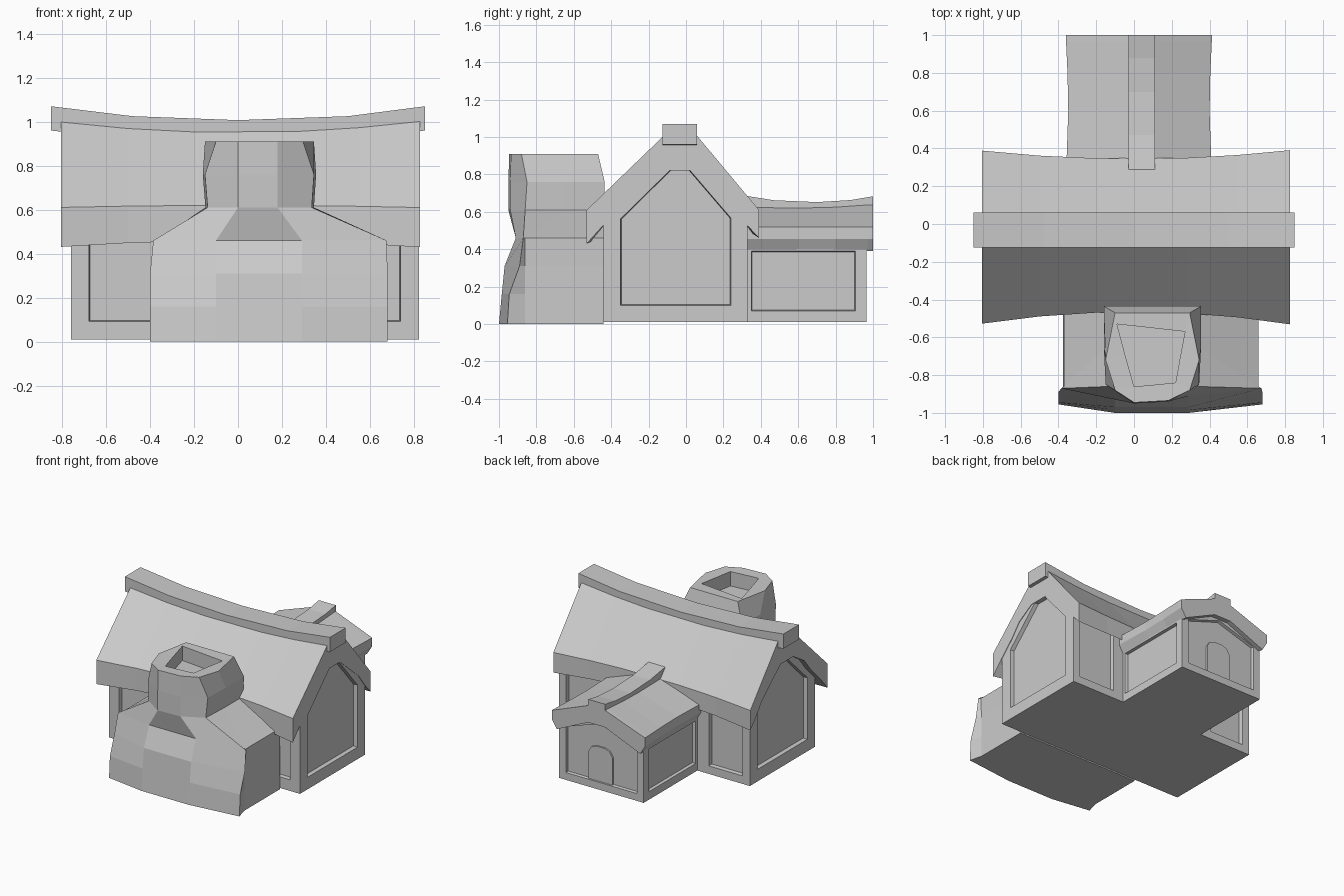
import bpy, bmesh

if "Cube" in bpy.data.objects:
    bpy.data.objects.remove(bpy.data.objects["Cube"])


def loft(name, rings, panels=()):
    """Skin closed rings with end caps; panels = (test, width, depth, as_region) recesses."""
    bm = bmesh.new()
    loops = [[bm.verts.new(p) for p in r] for r in rings]
    n = len(loops[0])
    for a, b in zip(loops, loops[1:]):
        for i in range(n):
            j = (i + 1) % n
            bm.faces.new((a[i], a[j], b[j], b[i]))
    bm.faces.new(loops[0])
    bm.faces.new(loops[-1])
    bmesh.ops.recalc_face_normals(bm, faces=bm.faces)
    for test, width, depth, region in panels:
        bm.normal_update()
        faces = [f for f in bm.faces if test(f)]
        # flat frame first, then a steep step down to the recessed panel
        for w, d in ((width, 0), (.004, depth)):
            if region:
                bmesh.ops.inset_region(bm, faces=faces, thickness=w, depth=0,
                                       use_even_offset=True)
                bmesh.ops.translate(bm, verts=list({v for f in faces for v in f.verts}),
                                    vec=faces[0].normal * d)
            else:
                bmesh.ops.inset_individual(bm, faces=faces, thickness=w, depth=d,
                                           use_even_offset=True)
    me = bpy.data.meshes.new(name)
    bm.to_mesh(me)
    bm.free()
    ob = bpy.data.objects.new(name, me)
    bpy.context.collection.objects.link(ob)
    return ob


def along_x(x, prof):
    return [(x, y, z) for y, z in prof]


def along_y(y, prof):
    return [(x, y, z) for x, z in prof]


# main house walls with recessed panels
gable = [(-.44, .01), (.33, .01), (.33, .60), (.06, .915), (-.12, .915), (-.44, .60)]
loft("house_walls", [along_x(x, gable) for x in (-.76, -.36, .40, .822)], [
    (lambda f: abs(f.normal.x) > .9 and f.calc_area() > .3, .09, -.03, False),
    (lambda f: f.normal.y < -.9 and f.calc_area() > .1, .083, -.03, True),
    (lambda f: f.normal.y > .9 and f.calc_area() > .1, .06, -.03, False),
])


# sagging main roof, its underside following the arched gable panels
def roof_ring(x):
    t = (x / .82) ** 2
    ridge, fr, bk = .955 + .05 * t, -.465 - .065 * t, .345 + .045 * t
    low, top = .46 - .03 * t, .62 - .01 * t
    return along_x(x, [(fr, low), (fr, top), (-.12, ridge), (.06, ridge), (bk, top),
                       (bk, low + .03), (.325, .53), (.25, .63), (.03, .82), (-.12, .82),
                       (-.25, .74), (-.33, .64), (-.44, .53)])


loft("main_roof", [roof_ring(x) for x in (-.805, -.5, -.19, .28, .55, .826)])

# ridge beam, turned up at both ends
loft("ridge_beam", [along_x(x, [(-.125, z - .11), (.06, z - .11), (.06, z), (-.125, z)])
                    for x, z in ((-.85, 1.07), (-.48, 1.025), (0, 1.007), (.5, 1.025), (.85, 1.07))])

# back wing walls with panels
wing = [(-.325, .01), (.375, .01), (.375, .45), (.04, .56), (-.325, .45)]
loft("wing_walls", [along_y(.29, wing), along_y(.965, wing)], [
    (lambda f: abs(f.normal.x) > .9 and f.calc_area() > .1, .06, -.022, False),
    (lambda f: f.normal.y > .9 and f.calc_area() > .1, .055, -.022, False),
])

# wing roof
wing_rings = []
for y, dz, dx in ((.25, 0, 0), (.6, -.005, -.012), (.8, 0, -.008), (.97, .012, 0), (1.0, .012, 0)):
    wing_rings.append(along_y(y, [(-.36 - dx, .455), (-.36 - dx, .52), (-.03, .625 + dz),
                                  (.11, .625 + dz), (.412 + dx, .52), (.412 + dx, .455),
                                  (.37, .39), (.11, .51), (-.03, .51), (-.32, .39)]))
loft("wing_roof", wing_rings)

# wing ridge beam
loft("wing_ridge_beam", [along_y(y, [(-.03, z - .065), (.11, z - .065), (.11, z), (-.03, z)])
                         for y, z in ((.26, .695), (.47, .662), (.7, .652), (.88, .663), (1.0, .683))])

# arched back door
door = [(-.06, .02), (.14, .02), (.14, .27), (.115, .31), (.075, .325),
        (.005, .325), (-.035, .31), (-.06, .27)]
loft("back_door", [along_y(.93, door), along_y(.955, door)])


# stone hearth and chimney: one loft of eight-sided rings
def hearth_ring(z, x0, x1, w, ends, mid):
    return [(x0 + w, -.44, z), (x0 + w, -.86, z), (x0, ends, z), (-.10, mid, z),
            (.29, mid, z), (x1, ends, z), (x1 - w, -.86, z), (x1 - w, -.44, z)]


def chimney_ring(z, x0, x1, back, side, ends, mid, inset):
    return [(x0 + .05 * (z > .9), back, z), (x0, side, z), (x0 + inset, ends, z), (0, mid, z),
            (.18, mid + .01, z), (x1 - inset, ends, z), (x1, side, z), (x1 - .05 * (z > .9), back, z)]


def flue_ring(z):
    return [(x, y, z) for x, y in ((-.09, -.53), (-.045, -.70), (0, -.86), (.07, -.855),
                                   (.15, -.847), (.22, -.84), (.245, -.70), (.27, -.57))]


loft("hearth_chimney", [
    hearth_ring(0, -.40, .68, .025, -.955, -1.0),
    hearth_ring(.16, -.40, .68, .025, -.945, -.985),
    hearth_ring(.31, -.40, .68, .025, -.89, -.97),
    hearth_ring(.46, -.385, .675, .015, -.87, -.91),
    chimney_ring(.61, -.148, .345, -.435, -.65, -.86, -.95, .01),
    chimney_ring(.76, -.16, .355, -.435, -.65, -.85, -.95, .01),
    chimney_ring(.91, -.15, .345, -.47, -.72, -.88, -.945, .05),
    flue_ring(.908), flue_ring(.80),
])
